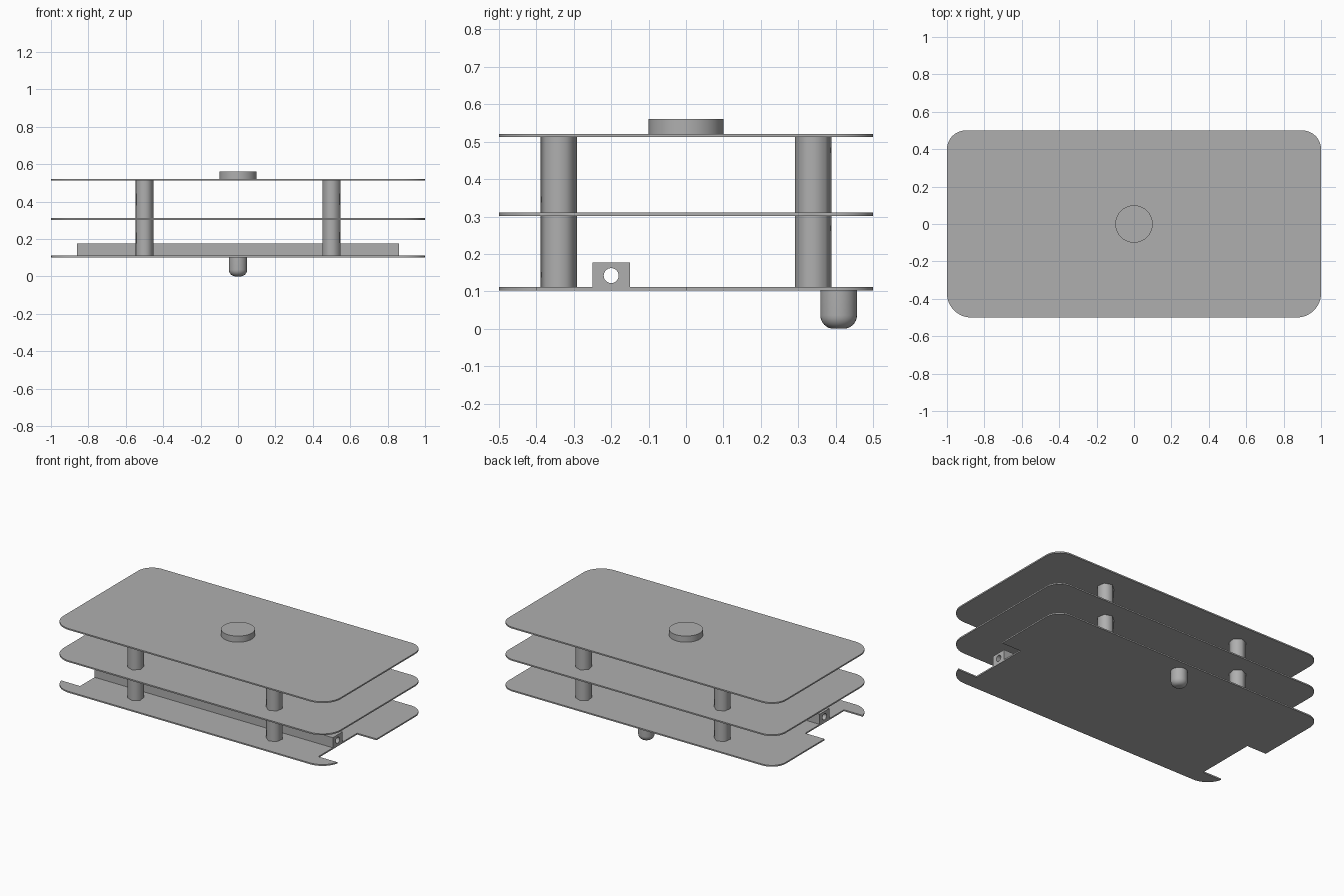
import bpy
import bmesh
from math import cos, sin, pi, radians

cube = bpy.data.objects.get("Cube")
if cube:
    bpy.data.objects.remove(cube, do_unlink=True)

grey = bpy.data.materials.new("plain_grey")
grey.use_nodes = True
GREY = (0.43, 0.43, 0.43, 1)
grey.diffuse_color = GREY
grey.node_tree.nodes["Principled BSDF"].inputs["Base Color"].default_value = GREY


def arc(cx, cy, r, start, end, steps=12):
    """Points of an arc, angles in degrees."""
    angles = [radians(start + (end - start) * i / steps) for i in range(steps + 1)]
    return [(cx + r * cos(a), cy + r * sin(a)) for a in angles]


def finish(obj, smooth=True):
    obj.data.materials.append(grey)
    bpy.ops.object.select_all(action='DESELECT')
    obj.select_set(True)
    bpy.context.view_layer.objects.active = obj
    if smooth:
        bpy.ops.object.shade_smooth_by_angle(angle=radians(30))
    return obj


def extrude(name, outlines, depth, location, rotation=(0, 0, 0), smooth=True):
    """Fill closed outlines (inner ones become holes) and give them thickness."""
    curve = bpy.data.curves.new(name, 'CURVE')
    curve.dimensions = '2D'
    curve.fill_mode = 'BOTH'
    curve.extrude = depth / 2
    for points in outlines:
        spline = curve.splines.new('POLY')
        spline.points.add(len(points) - 1)
        for point, (x, y) in zip(spline.points, points):
            point.co = (x, y, 0, 1)
        spline.use_cyclic_u = True
    obj = bpy.data.objects.new(name, curve)
    bpy.context.collection.objects.link(obj)
    obj.location, obj.rotation_euler = location, rotation
    bpy.ops.object.select_all(action='DESELECT')
    obj.select_set(True)
    bpy.context.view_layer.objects.active = obj
    bpy.ops.object.convert(target='MESH')
    obj = bpy.context.view_layer.objects.active
    bm = bmesh.new()
    bm.from_mesh(obj.data)
    bmesh.ops.remove_doubles(bm, verts=bm.verts, dist=1e-5)
    bmesh.ops.recalc_face_normals(bm, faces=bm.faces)
    bm.to_mesh(obj.data)
    bm.free()
    return finish(obj, smooth)


# Plates: wider corner rounding at the front, notched ends on the lowest one
THICK = 0.009
FRONT_R, BACK_R = 0.13, 0.1
NOTCH_X = 0.86


def plate_outline(notched):
    # right half from front to back, then mirrored
    half = arc(1 - FRONT_R, FRONT_R - 0.5, FRONT_R, -90, -13 if notched else 0)
    if notched:
        half += [(NOTCH_X, -0.4), (NOTCH_X, 0), (1, 0)]
    half += arc(1 - BACK_R, 0.5 - BACK_R, BACK_R, 0, 90)
    return half + [(-x, y) for x, y in reversed(half)]


TOPS = {"lower_plate": 0.111, "middle_plate": 0.311, "upper_plate": 0.521}
for name, top in TOPS.items():
    extrude(name, [plate_outline(name == "lower_plate")], THICK, (0, 0, top - THICK / 2))

# Hexagonal spacers, mirrored about both axes on two levels
levels = list(TOPS.values())
for level, low, high in zip(("lower", "upper"), levels, levels[1:]):
    height = high - THICK - low
    for sx, side in ((1, "left"), (-1, "right")):
        for sy, end in ((1, "back"), (-1, "front")):
            hexagon = [(sx * x, -sy * y) for x, y in arc(0, 0, 0.05, 20, 320, 5)]
            extrude(f"{level}_{end}_{side}_spacer", [hexagon], height,
                    (sx * 0.5, sy * 0.34, low + height / 2), smooth=False)

# Square axle housing with a round bore along its length
BAR_H = 0.066
square = [(-0.05, -BAR_H / 2), (0.05, -BAR_H / 2), (0.05, BAR_H / 2), (-0.05, BAR_H / 2)]
bore = arc(0, -0.002, 0.02, 0, 348.75, 31)
extrude("axle_housing", [square, bore], NOTCH_X * 2, (0, -0.2, levels[0] + BAR_H / 2),
        (pi / 2, 0, pi / 2))

# Round cap on the upper plate
extrude("top_cap", [arc(0, 0, 0.1, 0, 354.375, 63)], 0.04, (0, 0, levels[2] + 0.02))


# Rounded foot below the back edge, a lathed profile
def lathe(name, profile, location, segments=32):
    bm = bmesh.new()
    verts = [bm.verts.new((r, 0, z)) for r, z in profile]
    edges = [bm.edges.new(pair) for pair in zip(verts, verts[1:])]
    bmesh.ops.spin(bm, geom=verts + edges, cent=(0, 0, 0), axis=(0, 0, 1),
                   angle=2 * pi, steps=segments, use_duplicate=False)
    bmesh.ops.remove_doubles(bm, verts=bm.verts, dist=1e-5)
    bmesh.ops.recalc_face_normals(bm, faces=bm.faces)
    mesh = bpy.data.meshes.new(name)
    bm.to_mesh(mesh)
    bm.free()
    obj = bpy.data.objects.new(name, mesh)
    bpy.context.collection.objects.link(obj)
    obj.location = location
    return finish(obj)


FOOT_R, ROUND = 0.049, 0.036
lathe("rear_foot", [(0, 0)] + arc(FOOT_R - ROUND, ROUND, ROUND, -90, 0, 8)
      + [(FOOT_R, levels[0] - THICK), (0, levels[0] - THICK)], (0, 0.408, 0))
